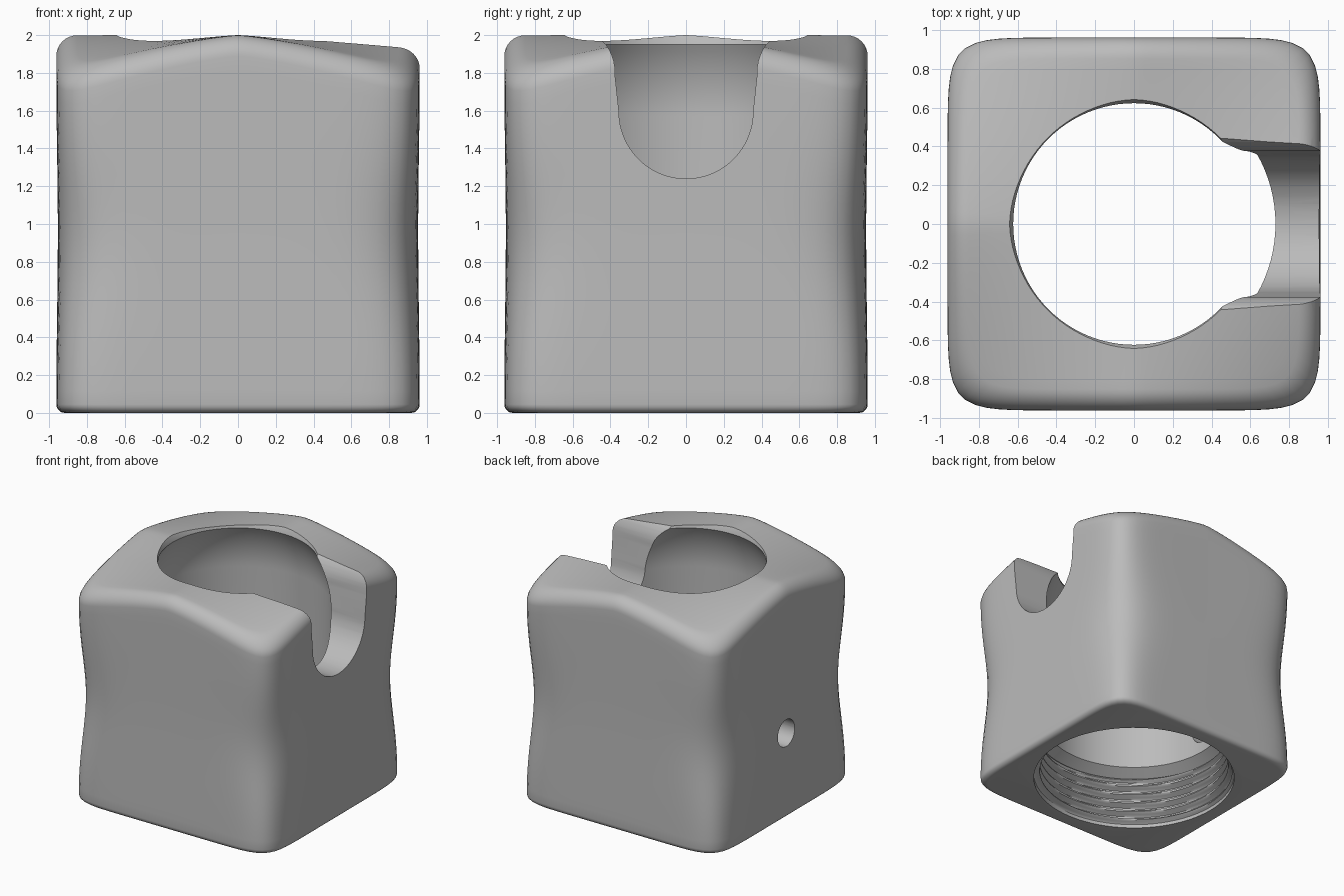
import bpy
import bmesh
from math import sin, cos, pi, sqrt, tau

if "Cube" in bpy.data.objects:
    bpy.data.objects.remove(bpy.data.objects["Cube"], do_unlink=True)

grey = bpy.data.materials.new("plain grey")
grey.use_nodes = True
grey.diffuse_color = (0.5, 0.5, 0.5, 1)
grey.node_tree.nodes["Principled BSDF"].inputs["Base Color"].default_value = (0.5, 0.5, 0.5, 1)


def loft(name, rings):
    """Closed solid through equal-length rings of points, capped at both ends."""
    bm = bmesh.new()
    loops = [[bm.verts.new(p) for p in ring] for ring in rings]
    for low, high in zip(loops, loops[1:]):
        for i in range(len(low)):
            j = (i + 1) % len(low)
            bm.faces.new((low[i], low[j], high[j], high[i]))
    bm.faces.new(loops[0][::-1])
    bm.faces.new(loops[-1])
    bmesh.ops.recalc_face_normals(bm, faces=bm.faces)
    mesh = bpy.data.meshes.new(name)
    bm.to_mesh(mesh)
    bm.free()
    mesh.materials.append(grey)
    obj = bpy.data.objects.new(name, mesh)
    bpy.context.collection.objects.link(obj)
    return obj


# Outer body: rounded square rings with pinched corner edges and a saddle-soft top
SIDES, HALF, TOP_R, BOTTOM_R = 144, 0.962, 0.11, 0.045


def top_height(x, y):
    return 2 - 0.25 * abs(x * y) ** 1.3


def outline(half, power):
    points = []
    for i in range(SIDES):
        a = tau * (i + 0.5) / SIDES
        r = half / (abs(cos(a)) ** power + abs(sin(a)) ** power) ** (1 / power)
        points.append((r * cos(a), r * sin(a)))
    return points


body_rings = []
for k in range(6):
    a = pi / 2 * k / 5
    ring = outline(HALF - BOTTOM_R * (1 - sin(a)), 9)
    body_rings.append([(x, y, BOTTOM_R * (1 - cos(a))) for x, y in ring])
for k in range(1, 24):
    t = k / 24
    waist = sin(pi * t) ** 2
    ring = outline(HALF - 0.008 * waist, 9 - 3 * waist)
    body_rings.append([(x, y, BOTTOM_R + t * (top_height(x, y) - TOP_R - BOTTOM_R))
                       for x, y in ring])
for k in range(9):
    a = pi / 2 * k / 8
    ring = outline(HALF - TOP_R * (1 - cos(a)), 9)
    body_rings.append([(x, y, top_height(x, y) - TOP_R * (1 - sin(a))) for x, y in ring])
for k in range(1, 16):
    s = 1 - k / 16
    ring = outline((HALF - TOP_R) * s, 2 + 7 * s)
    body_rings.append([(x, y, top_height(x, y)) for x, y in ring])
body = loft("socket_body", body_rings)

# Bore: helical thread, sloped ledge, straight wall, spherical seat and rim
BORE, SEAT_Z, PITCH = 0.73, 1.57, 0.08


def circle(z, radius):
    return [(radius * cos(tau * i / 96), radius * sin(tau * i / 96), z) for i in range(96)]


def thread_ring(z):
    fade = min(1, (z - 0.03) / 0.03, (0.46 - z) / 0.03)
    points = []
    for i in range(96):
        turn = i / 96
        wave = abs(((z / PITCH - turn) % 1) * 2 - 1)
        r = 0.82 - 0.05 * fade * min(1, max(0, 1.6 * wave - 0.3))
        points.append((r * cos(tau * turn), r * sin(tau * turn), z))
    return points


bore_rings = [circle(-0.1, 0.82)]
bore_rings += [thread_ring(0.03 + 0.43 * k / 54) for k in range(55)]
bore_rings += [circle(0.52, BORE), circle(SEAT_Z, BORE)]
for k in range(1, 11):
    h = 0.038 * k
    bore_rings.append(circle(SEAT_Z + h, sqrt(BORE ** 2 - h ** 2)))
bore_rings += [circle(1.98, 0.632), circle(2.0, 0.642), circle(2.1, 0.642)]
bore = loft("bore_cutter", bore_rings)

# Side slot: round bottom, slightly splayed walls and flared lips
half_profile = [(0.355 * sin(a), 1.595 - 0.355 * cos(a))
                for a in (pi / 2 * k / 16 for k in range(1, 17))]
half_profile.append((0.375, 1.78))
half_profile += [(0.375 + 0.165 * (1 - cos(a)), 1.80 + 0.21 * sin(a))
                 for a in (pi / 2 * k / 10 for k in range(1, 10))]
half_profile += [(0.54, 2.02), (0.54, 2.2)]
profile = half_profile + [(-y, z) for y, z in reversed(half_profile)] + [(0, 1.24)]
slot = loft("slot_cutter", [[(x, y, z) for y, z in profile] for x in (0.1, 1.2)])

# Small round hole in the wall opposite the slot
pin = loft("pin_hole_cutter", [[(x, 0.115 * cos(tau * i / 40), 0.73 + 0.115 * sin(tau * i / 40))
                                for i in range(40)] for x in (-1.2, -0.5)])

# Cut everything out of the body
bpy.ops.object.select_all(action="DESELECT")
body.select_set(True)
bpy.context.view_layer.objects.active = body
for cutter in (bore, slot, pin):
    cutter.hide_render = True
    cut = body.modifiers.new(cutter.name, "BOOLEAN")
    cut.operation = "DIFFERENCE"
    cut.solver = "EXACT"
    cut.object = cutter
    bpy.ops.object.modifier_apply(modifier=cut.name)
    bpy.data.objects.remove(cutter, do_unlink=True)
bpy.ops.object.shade_smooth_by_angle(angle=pi / 6)
